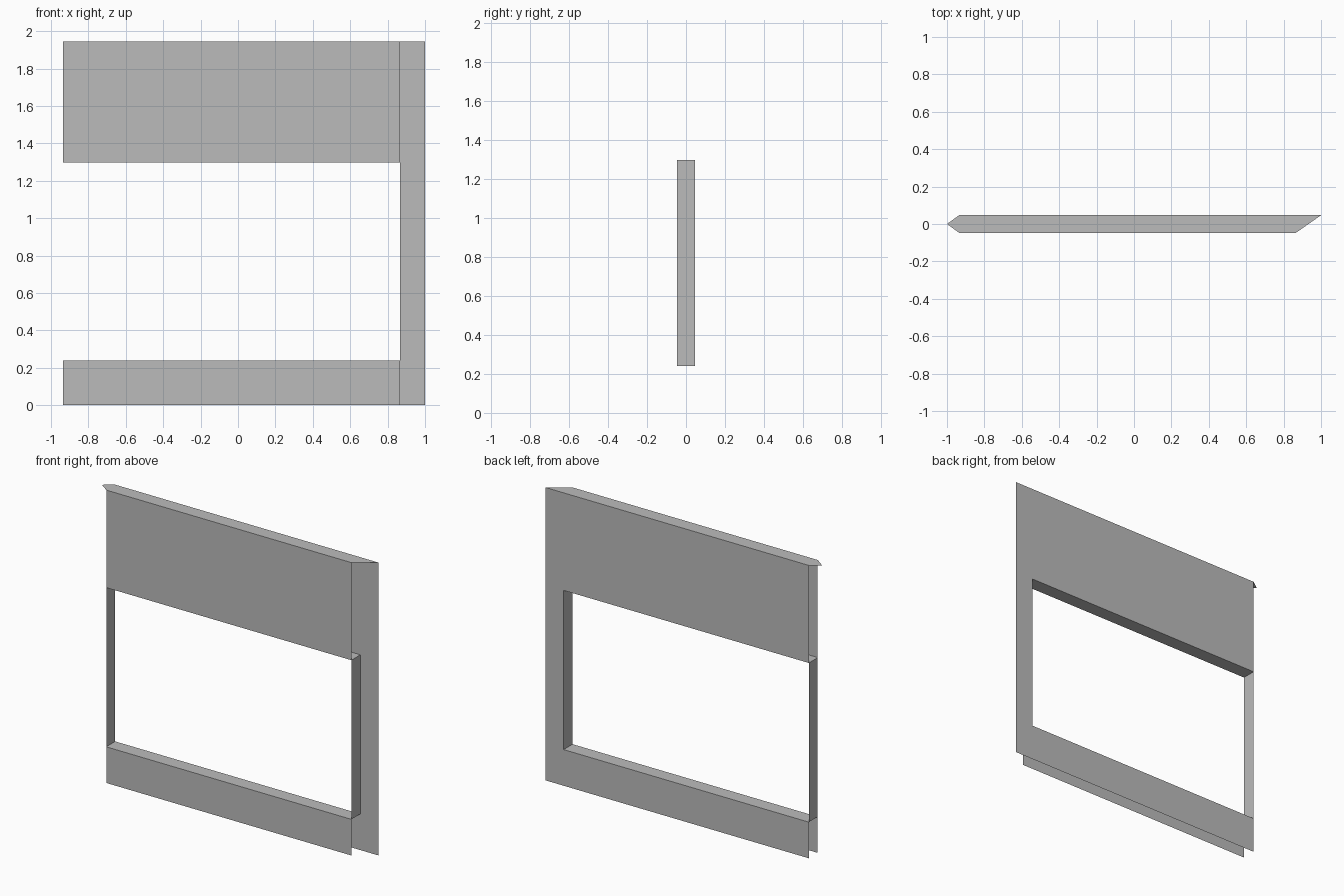
import bpy

old = bpy.data.objects.get("Cube")
if old:
    bpy.data.objects.remove(old, do_unlink=True)

# Single plaster colour
grey = bpy.data.materials.new("plain grey")
grey.use_nodes = True
colour = (0.5, 0.5, 0.5, 1.0)
grey.diffuse_color = colour
grey.node_tree.nodes["Principled BSDF"].inputs["Base Color"].default_value = colour

# Key dimensions
LEFT, FRONT_END, BACK_END = -0.935, 0.866, 1.0
FRONT, BACK = -0.047, 0.047
TOP, LINTEL, SILL = 1.945, 1.297, 0.24


def sheet(name, polygons):
    """Make one flat-shaded object from a few polygons."""
    verts, faces = [], []
    for poly in polygons:
        faces.append(range(len(verts), len(verts) + len(poly)))
        verts.extend(poly)
    mesh = bpy.data.meshes.new(name)
    mesh.from_pydata(verts, [], [list(f) for f in faces])
    mesh.materials.append(grey)
    obj = bpy.data.objects.new(name, mesh)
    bpy.context.collection.objects.link(obj)
    return obj


def panel(x0, x1, y, z0, z1):
    """Upright rectangle facing outwards from the wall."""
    quad = [(x0, y, z0), (x1, y, z0), (x1, y, z1), (x0, y, z1)]
    return quad if y < 0 else quad[::-1]


# Front skin: a band above and a band below the opening
sheet("front_upper_panel", [panel(LEFT, FRONT_END, FRONT, LINTEL, TOP)])
sheet("front_lower_panel", [panel(LEFT, FRONT_END, FRONT, 0, SILL)])

# Back skin: longer bands joined by a narrow column
sheet("back_upper_panel", [panel(LEFT, BACK_END, BACK, LINTEL, TOP)])
sheet("back_lower_panel", [panel(LEFT, BACK_END, BACK, 0, SILL)])
sheet("back_column", [panel(FRONT_END, BACK_END, BACK, SILL, LINTEL)])

# Lining of the opening: sill, lintel and two jambs
loop = [(LEFT, SILL), (FRONT_END, SILL), (FRONT_END, LINTEL), (LEFT, LINTEL)]
for i, name in enumerate(("sill", "right_end_jamb", "lintel", "left_end_jamb")):
    (xa, za), (xb, zb) = loop[i], loop[(i + 1) % 4]
    sheet(name, [[(xa, FRONT, za), (xb, FRONT, zb), (xb, BACK, zb), (xa, BACK, za)]])

# Top cap: pointed at one end, mitred at the other; the ends and base stay open
outline = [(-1, 0), (LEFT, FRONT), (FRONT_END, FRONT), (BACK_END, BACK), (LEFT, BACK)]
sheet("top_cap", [[(x, y, TOP) for x, y in outline]])
